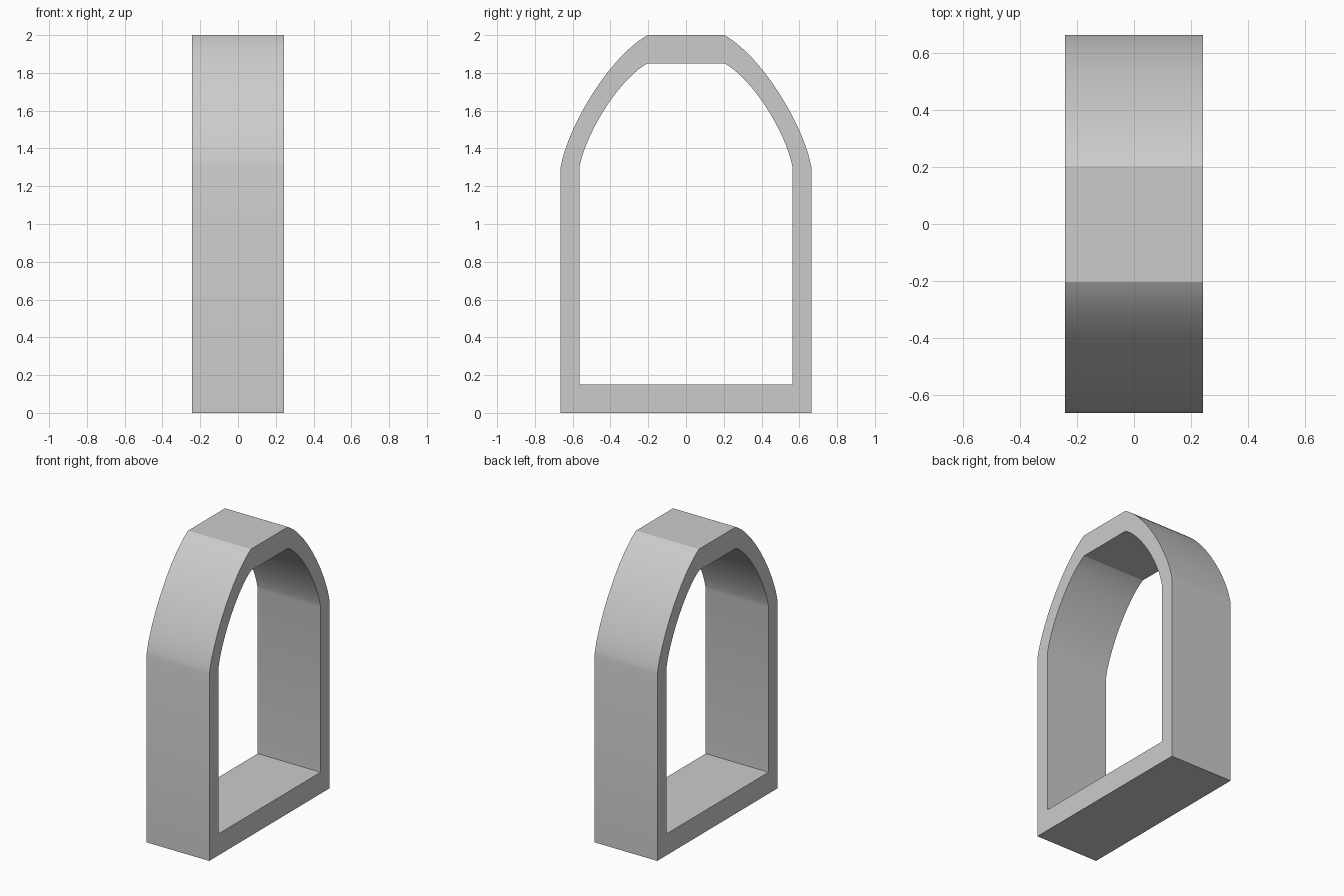
import bpy, bmesh, math
from mathutils import Vector

if "Cube" in bpy.data.objects:
    bpy.data.objects.remove(bpy.data.objects["Cube"])

DEPTH = 0.243      # half thickness along x
STEPS = 20         # segments per shoulder curve


def shoulder(p0, p1):
    """Curved shoulder from the top of the side wall to the flat crown."""
    p0, p1 = Vector(p0), Vector(p1)
    h = (p1 - p0).length * 0.27
    a, b = math.radians(80), math.radians(29)
    c0 = p0 + h * Vector((-math.cos(a), math.sin(a)))
    c1 = p1 + h * Vector((math.cos(b), -math.sin(b)))
    pts = []
    for i in range(STEPS + 1):
        t = i / STEPS
        s = 1 - t
        pts.append(p0 * s**3 + c0 * 3*s*s*t + c1 * 3*s*t*t + p1 * t**3)
    return pts


def outline(half_width, bottom, top):
    """Closed, mirrored arch outline in the y-z plane."""
    right = [Vector((half_width, bottom))] + shoulder((half_width, 1.3), (0.203, top))
    return right + [Vector((-p.x, p.y)) for p in reversed(right)]


# Arched frame: outer and inner outlines joined front and back
bm = bmesh.new()
rings = []
for pts, x in ((outline(0.664, 0, 2), DEPTH), (outline(0.564, 0.15, 1.851), DEPTH),
               (outline(0.564, 0.15, 1.851), -DEPTH), (outline(0.664, 0, 2), -DEPTH)):
    rings.append([bm.verts.new((x, p.x, p.y)) for p in pts])
n = len(rings[0])
for r in range(4):
    a, b = rings[r], rings[(r + 1) % 4]
    for i in range(n):
        j = (i + 1) % n
        bm.faces.new((a[i], a[j], b[j], b[i]))
bmesh.ops.recalc_face_normals(bm, faces=bm.faces)
mesh = bpy.data.meshes.new("arched_frame")
bm.to_mesh(mesh)
bm.free()
frame = bpy.data.objects.new("arched_frame", mesh)
bpy.context.collection.objects.link(frame)

# Smooth curves with crisp rims
bpy.context.view_layer.objects.active = frame
frame.select_set(True)
bpy.ops.object.shade_smooth_by_angle(angle=math.radians(20))
